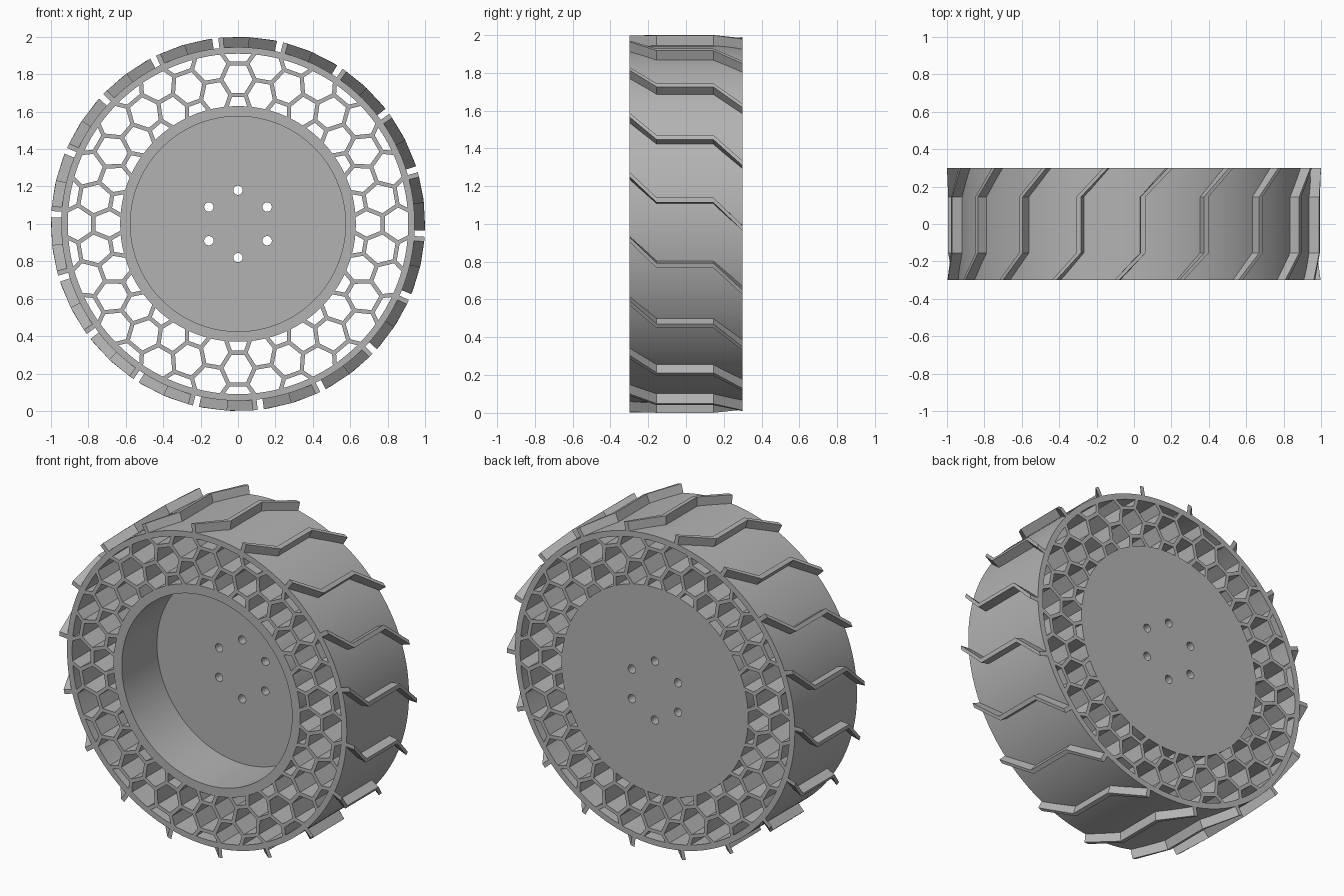
import bpy, bmesh
from math import sin, cos, radians, tau
from mathutils import Vector

cube = bpy.data.objects.get("Cube")
if cube:
    bpy.data.objects.remove(cube, do_unlink=True)

HALF = 0.3                      # half width of the wheel
HUB_R, CUP_R = 0.63, 0.575
BODY_R, BAND_IN = 0.945, 0.91

grey = bpy.data.materials.new("plain grey")
grey.use_nodes = True
grey.diffuse_color = (0.45, 0.45, 0.45, 1)
grey.node_tree.nodes["Principled BSDF"].inputs["Base Color"].default_value = grey.diffuse_color


def polar(r, deg, y):
    a = radians(deg)
    return Vector((r * cos(a), y, 1 + r * sin(a)))


def finish(name, bm, smooth=False):
    bmesh.ops.recalc_face_normals(bm, faces=bm.faces)
    mesh = bpy.data.meshes.new(name)
    bm.to_mesh(mesh)
    bm.free()
    mesh.materials.append(grey)
    obj = bpy.data.objects.new(name, mesh)
    bpy.context.collection.objects.link(obj)
    bpy.ops.object.select_all(action='DESELECT')
    obj.select_set(True)
    bpy.context.view_layer.objects.active = obj
    if smooth:
        bpy.ops.object.shade_smooth_by_angle(angle=radians(30))
    return obj


def loft(bm, rings, closed=False):
    """Skin a list of equal vertex rings; cap the ends unless closed."""
    rings = [[bm.verts.new(p) for p in ring] for ring in rings]
    pairs = list(zip(rings, rings[1:]))
    if closed:
        pairs.append((rings[-1], rings[0]))
    else:
        bm.faces.new(rings[0])
        bm.faces.new(rings[-1])
    n = len(rings[0])
    for a, b in pairs:
        for i in range(n):
            j = (i + 1) % n
            bm.faces.new((a[i], a[j], b[j], b[i]))


def circle(r, y, steps=144):
    return [polar(r, 360 * i / steps, y) for i in range(steps)]


# Hub: a cup open to the front with a thick floor
bm = bmesh.new()
loft(bm, [circle(CUP_R, 0.04), circle(CUP_R, -HALF), circle(HUB_R, -HALF), circle(HUB_R, HALF)])
hub = finish("hub", bm)

# Six bolt holes through the floor
bm = bmesh.new()
for k in range(6):
    c = polar(0.18, 30 + 60 * k, 0)
    hole = [[c + Vector((0.025 * cos(tau * i / 20), y, 0.025 * sin(tau * i / 20)))
             for i in range(20)] for y in (-0.1, 0.4)]
    loft(bm, hole)
cutter = finish("bolt_hole_cutter", bm)
cutter.hide_render = True
bpy.context.view_layer.objects.active = hub
cut = hub.modifiers.new("bolt holes", 'BOOLEAN')
cut.object = cutter
cut.solver = 'EXACT'
bpy.ops.object.modifier_apply(modifier=cut.name)
bpy.data.objects.remove(cutter, do_unlink=True)
bpy.ops.object.select_all(action='DESELECT')
hub.select_set(True)
bpy.ops.object.shade_smooth_by_angle(angle=radians(30))

# Outer band
bm = bmesh.new()
loft(bm, [circle(BAND_IN, -HALF), circle(BODY_R, -HALF),
          circle(BODY_R, HALF), circle(BAND_IN, HALF)], closed=True)
finish("outer_band", bm, smooth=True)

# Honeycomb web: thin walls along a hexagon grid wrapped around the hub
COLS, THICK = 36, 0.022
STEP = 360 / COLS
LOW, MID, HIGH = 0.69, 0.775, 0.86
bm = bmesh.new()


def wall(start, end):
    p, q = polar(*start, 0), polar(*end, 0)
    along = (q - p).normalized()
    side = Vector((-along.z, 0, along.x)) * THICK / 2
    p, q = p - along * THICK * 0.25, q + along * THICK * 0.25
    corners = (p + side, q + side, q - side, p - side)
    loft(bm, [[v + Vector((0, y, 0)) for v in corners] for y in (-HALF, HALF)])


for col in range(0, COLS, 2):
    mid = 90 + col * STEP
    near, far = STEP / 3, STEP * 2 / 3
    for r in (LOW, HIGH):
        wall((r, mid - near), (r, mid + near))
    wall((MID, mid + far), (MID, mid + 2 * STEP - far))
    for s in (-1, 1):
        wall((HIGH, mid + s * near), (MID, mid + s * far))
        wall((LOW, mid + s * near), (MID, mid + s * far))
        wall((HIGH, mid + s * near), (0.92, mid + s * STEP * 0.57))
        wall((LOW, mid + s * near), (0.615, mid + s * STEP * 0.63))
finish("honeycomb_web", bm)

# Tread bars: eighteen cranked ribs across the band
PATH = [(-HALF, 15.3), (-0.155, 7.25), (0.145, 7.25), (HALF, -1.3)]
bm = bmesh.new()
for k in range(18):
    rings = []
    for y, deg in PATH:
        a = deg + 20 * k
        rings.append([polar(r, a + d, y) for r, d in
                      ((0.925, -0.75), (1.0, -0.75), (1.0, 0.75), (0.925, 0.75))])
    loft(bm, rings)
finish("tread_bars", bm)
